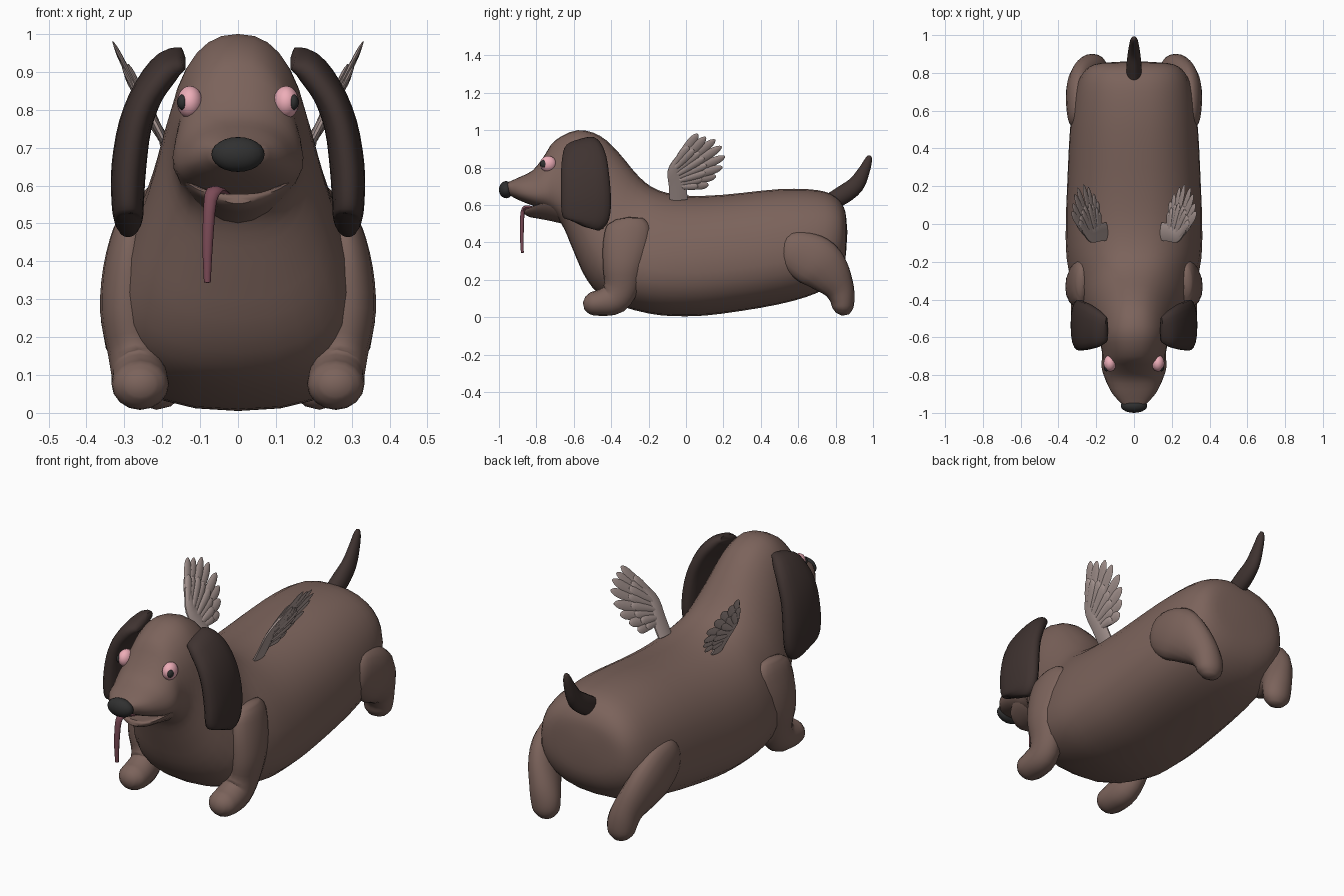
import bpy, bmesh, math
from mathutils import Vector


def material(name, rgb):
    m = bpy.data.materials.new(name)
    m.diffuse_color = (*rgb, 1)
    return m


BROWN = material("brown_fur", (0.20, 0.125, 0.105))
DARK = material("dark_fur", (0.05, 0.033, 0.03))
BLACK = material("black", (0.03, 0.03, 0.03))
PINK = material("pink", (0.85, 0.42, 0.48))
TONGUE = material("tongue_red", (0.20, 0.07, 0.095))
FEATHER = material("feather", (0.42, 0.33, 0.31))


def refine(rows, steps):
    """Catmull-Rom interpolation of rows of numbers."""
    out = []
    for i in range(len(rows) - 1):
        p0, p1 = rows[max(i - 1, 0)], rows[i]
        p2, p3 = rows[i + 1], rows[min(i + 2, len(rows) - 1)]
        for s in range(steps):
            t = s / steps
            out.append([0.5 * (2 * b + (c - a) * t + (2 * a - 5 * b + 4 * c - d) * t * t
                               + (3 * b - a - 3 * c + d) * t ** 3)
                        for a, b, c, d in zip(p0, p1, p2, p3)])
    return out + [list(rows[-1])]


def tube_frames(rows, side=(1, 0, 0), steps=3):
    """Rows of x, y, z, radius along side, radius across -> (centre, U, V, pear)."""
    rows = refine(rows, steps)
    pts = [Vector(r[:3]) for r in rows]
    frames = []
    for i, r in enumerate(rows):
        t = (pts[min(i + 1, len(pts) - 1)] - pts[max(i - 1, 0)]).normalized()
        u = Vector(side)
        u = (u - t * u.dot(t)).normalized()
        frames.append((pts[i], u * r[3], t.cross(u) * r[4], 0))
    return frames


def loft(bm, frames, n=16, power=2.0):
    """Skin rings; pear narrows a ring towards +V."""
    def pw(v):
        return math.copysign(abs(v) ** (2 / power), v)
    rings = []
    for c, u, v, pear in frames:
        ring = []
        for k in range(n):
            s, t = pw(math.cos(2 * math.pi * k / n)), pw(math.sin(2 * math.pi * k / n))
            ring.append(bm.verts.new(c + u * s * (1 - pear * t) + v * t))
        rings.append(ring)
    for a, b in zip(rings, rings[1:]):
        for k in range(n):
            j = (k + 1) % n
            bm.faces.new((a[k], a[j], b[j], b[k]))
    # softly domed ends
    for ring, (c, u, v, _), other in ((rings[0], frames[0], frames[1][0]),
                                      (rings[-1], frames[-1], frames[-2][0])):
        tip = bm.verts.new(c + (c - other).normalized() * min(0.012, 0.35 * min(u.length, v.length)))
        for k in range(n):
            bm.faces.new((ring[k], ring[(k + 1) % n], tip))


def finish(name, bm, mat, mirror=False):
    bmesh.ops.recalc_face_normals(bm, faces=bm.faces[:])
    me = bpy.data.meshes.new(name)
    bm.to_mesh(me)
    bm.free()
    me.materials.append(mat)
    ob = bpy.data.objects.new(name, me)
    bpy.context.collection.objects.link(ob)
    if mirror:
        ob.modifiers.new("mirror", 'MIRROR').use_mirror_merge = False
    return ob


def tube(name, rows, mat, mirror=False, n=16, power=2.0):
    bm = bmesh.new()
    loft(bm, tube_frames(rows), n, power)
    return finish(name, bm, mat, mirror)


def ball(name, loc, radii, mat, mirror=False):
    bm = bmesh.new()
    bmesh.ops.create_uvsphere(bm, u_segments=20, v_segments=12, radius=1)
    for v in bm.verts:
        v.co = Vector([a * b + c for a, b, c in zip(v.co, radii, loc)])
    return finish(name, bm, mat, mirror)


# body, neck and head: top y, top z, bottom y, bottom z, half width, pear
sections = [
    (0.857, 0.53, 0.857, 0.36, 0.11, 0), (0.845, 0.585, 0.845, 0.28, 0.21, 0),
    (0.80, 0.645, 0.80, 0.20, 0.27, 0.05), (0.70, 0.68, 0.70, 0.13, 0.31, 0.1),
    (0.50, 0.685, 0.50, 0.07, 0.335, 0.12), (0.20, 0.655, 0.20, 0.02, 0.35, 0.12),
    (0.0, 0.65, 0.0, 0.005, 0.355, 0.14), (-0.15, 0.68, -0.20, 0.02, 0.345, 0.2),
    (-0.25, 0.75, -0.42, 0.09, 0.30, 0.28), (-0.36, 0.88, -0.53, 0.20, 0.25, 0.3),
    (-0.46, 0.97, -0.60, 0.35, 0.21, 0.22), (-0.58, 1.0, -0.65, 0.47, 0.18, 0.12),
    (-0.70, 0.945, -0.69, 0.53, 0.163, 0.2), (-0.76, 0.86, -0.74, 0.57, 0.165, 0.25),
    (-0.82, 0.785, -0.80, 0.59, 0.153, 0.2), (-0.90, 0.745, -0.88, 0.62, 0.12, 0.1),
    (-0.955, 0.72, -0.94, 0.65, 0.07, 0)]
frames = []
for ty, tz, by, bz, w, pear in refine(sections, 3):
    top, bot = Vector((0, ty, tz)), Vector((0, by, bz))
    frames.append(((top + bot) / 2, Vector((w, 0, 0)), (top - bot) / 2, pear))
bm = bmesh.new()
loft(bm, frames, 28, 2.35)
finish("body_and_head", bm, BROWN)

# lower jaw, curved up at the sides into a smile
jaw = tube("lower_jaw", [(0, -0.62, 0.53, 0.11, 0.04), (0, -0.70, 0.54, 0.14, 0.03),
                         (0, -0.77, 0.548, 0.135, 0.024), (0, -0.83, 0.555, 0.10, 0.02),
                         (0, -0.86, 0.565, 0.05, 0.014)], BROWN, n=20)
for v in jaw.data.vertices:
    v.co.z += 3.2 * v.co.x ** 2

# face
ball("nose", (0, -0.962, 0.682), (0.07, 0.038, 0.046), BLACK)
ball("eyes", (0.127, -0.737, 0.82), (0.034, 0.044, 0.043), PINK, True)
ball("pupils", (0.146, -0.760, 0.82), (0.014, 0.020, 0.021), BLACK, True)
tube("tongue", [(-0.04, -0.79, 0.57, 0.025, 0.012), (-0.06, -0.85, 0.587, 0.022, 0.012),
                (-0.073, -0.873, 0.56, 0.017, 0.012), (-0.08, -0.878, 0.45, 0.014, 0.011),
                (-0.081, -0.875, 0.345, 0.009, 0.008)], TONGUE, n=10)

# hanging ears
tube("ears", [(0.145, -0.56, 0.935, 0.02, 0.07), (0.185, -0.555, 0.915, 0.038, 0.098),
              (0.235, -0.545, 0.85, 0.042, 0.12), (0.271, -0.54, 0.76, 0.044, 0.13),
              (0.288, -0.535, 0.65, 0.046, 0.135), (0.291, -0.535, 0.56, 0.043, 0.132),
              (0.289, -0.54, 0.51, 0.038, 0.115), (0.287, -0.545, 0.492, 0.024, 0.08)],
     DARK, True, 18, 2.4)

# legs with paws
tube("front_legs", [(0.275, -0.305, 0.525, 0.03, 0.075), (0.28, -0.305, 0.48, 0.05, 0.118),
                    (0.29, -0.32, 0.38, 0.066, 0.125), (0.292, -0.335, 0.27, 0.072, 0.11),
                    (0.277, -0.345, 0.17, 0.068, 0.094), (0.262, -0.385, 0.10, 0.072, 0.086),
                    (0.258, -0.46, 0.077, 0.076, 0.07), (0.258, -0.51, 0.075, 0.068, 0.06),
                    (0.258, -0.54, 0.077, 0.04, 0.035)], BROWN, True)
tube("hind_legs", [(0.295, 0.525, 0.37, 0.035, 0.07), (0.30, 0.56, 0.36, 0.05, 0.105),
                   (0.30, 0.64, 0.325, 0.06, 0.132), (0.292, 0.71, 0.285, 0.067, 0.135),
                   (0.268, 0.77, 0.225, 0.07, 0.115), (0.237, 0.815, 0.16, 0.072, 0.085),
                   (0.22, 0.835, 0.10, 0.074, 0.067), (0.215, 0.838, 0.05, 0.066, 0.056),
                   (0.215, 0.835, 0.02, 0.04, 0.035)], BROWN, True)

# tail
tube("tail", [(0, 0.76, 0.61, 0.04, 0.045), (0, 0.84, 0.655, 0.04, 0.05),
              (0, 0.91, 0.71, 0.032, 0.045), (0, 0.955, 0.79, 0.024, 0.03),
              (0, 0.975, 0.84, 0.017, 0.02), (0, 0.983, 0.862, 0.008, 0.01)], DARK)

# wings: an arm with rows of overlapping feathers fanned out in a leaning plane
NORMAL = Vector((1, 0, -0.5)).normalized()


def on_wing(y, z, lift=0.0):
    return Vector((0.185 + (z - 0.70) * 0.52, y, z)) + NORMAL * lift


bm = bmesh.new()
arm = [(-0.04, 0.63, 0.05), (-0.045, 0.71, 0.05), (-0.058, 0.78, 0.042),
       (-0.035, 0.84, 0.028), (0.0, 0.90, 0.012)]
loft(bm, tube_frames([(*on_wing(y, z), 0.012, w) for y, z, w in arm], NORMAL), 10)
tips = [(0.062, 0.98), (0.105, 0.965), (0.155, 0.95), (0.19, 0.915), (0.208, 0.86),
        (0.195, 0.805), (0.16, 0.755), (0.12, 0.71)]
for reach, lift, width in ((1.0, 0.0, 0.025), (0.6, 0.008, 0.021), (0.6, -0.008, 0.021)):
    for i, tip in enumerate(tips):
        f = i / (len(tips) - 1)
        shift = lift + 0.003 * (i % 2)
        root = on_wing(-0.06 + 0.04 * f, 0.82 - 0.12 * f, shift)
        end = root.lerp(on_wing(*tip, shift), reach)
        rows = [(*root.lerp(end, t), 0.006 * k, width * k)
                for t, k in ((0, 0.5), (0.35, 0.85), (0.75, 1.0), (0.93, 0.65), (1, 0.15))]
        loft(bm, tube_frames(rows, NORMAL, 2), 8)
finish("wings", bm, FEATHER, True)

# smooth shading
for ob in bpy.data.objects:
    ob.select_set(True)
    bpy.context.view_layer.objects.active = ob
bpy.ops.object.shade_smooth_by_angle(angle=math.radians(50))
